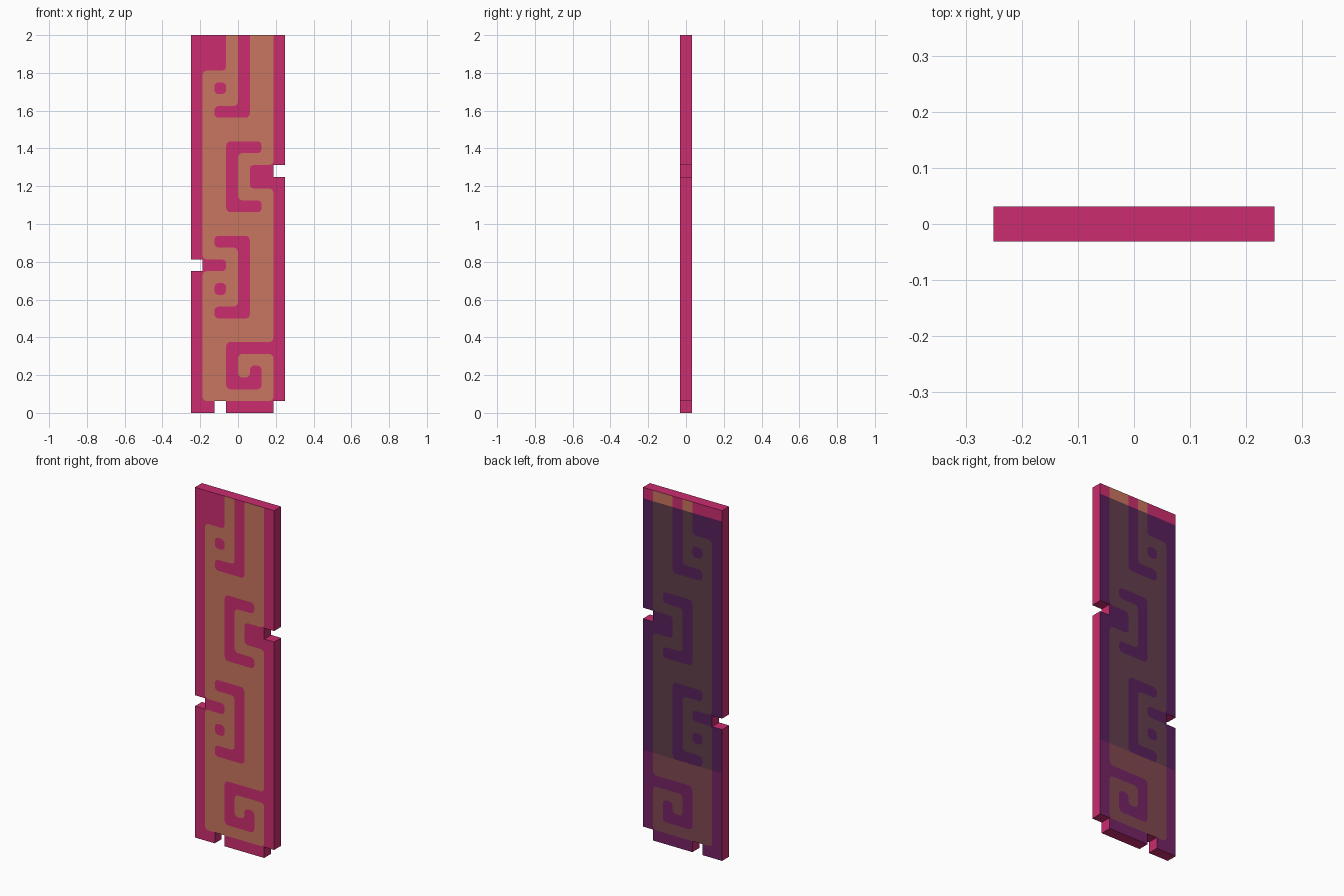
import bpy, bmesh, math

if "Cube" in bpy.data.objects:
    bpy.data.objects.remove(bpy.data.objects["Cube"])

U = 1 / 16            # pattern cell size
COLS, ROWS = 8, 32
HALF = U / 2          # half thickness
R = 0.36              # corner rounding, in cells


def srgb(r, g, b):
    def lin(c):
        c /= 255
        return c / 12.92 if c <= 0.04045 else ((c + 0.055) / 1.055) ** 2.4
    return (lin(r), lin(g), lin(b), 1)


def material(name, rgb):
    m = bpy.data.materials.new(name)
    m.diffuse_color = srgb(*rgb)
    m.use_nodes = True
    m.node_tree.nodes["Principled BSDF"].inputs["Base Color"].default_value = m.diffuse_color
    return m


# pairs: ground colour, maze colour
mats = [material("pink", (203, 45, 112)), material("orange", (201, 118, 96)),
        material("dark purple", (88, 32, 92)), material("dark brown", (98, 62, 76)),
        material("plum", (118, 36, 102)), material("warm brown", (128, 72, 80))]

# pink bars of the maze: col start, col end, row start, row end
BARS = [(0, 1, 0, 32), (7, 8, 0, 32), (0, 8, 0, 1),
        (1, 3, 29, 32), (4, 5, 25, 32), (2, 5, 25, 26), (2, 3, 27, 28),
        (3, 4, 17, 23), (3, 6, 22, 23), (3, 6, 17, 18), (5, 7, 19, 21),
        (4, 5, 8, 15), (2, 5, 14, 15), (2, 5, 8, 9), (1, 3, 12, 13), (2, 3, 10, 11),
        (3, 7, 5, 6), (3, 4, 2, 6), (3, 6, 2, 3), (5, 6, 2, 4)]
# notches cut right through the slab
NOTCHES = {(7, 20), (0, 12), (2, 0), (7, 0)}


def inside(c, r):
    return 0 <= c < COLS and 0 <= r < ROWS


def solid(c, r):
    return inside(c, r) and (c, r) not in NOTCHES


def is_maze(c, r):
    return not any(a <= c < b and d <= r < e for a, b, d, e in BARS)


bm = bmesh.new()


def face(pts, mat):
    f = bm.faces.new([bm.verts.new(p) for p in pts])
    f.material_index = mat


def back_tone(r):
    return 0 if r >= 31 else 2 if r >= 8 else 4


def flat(pts, r, maze):
    # one patch on the front and its copy on the back
    P = [((x - COLS / 2) * U, z * U) for x, z in pts]
    face([(x, -HALF, z) for x, z in P], maze)
    face([(x, HALF, z) for x, z in reversed(P)], back_tone(r) + maze)


# painted front and back, cell by cell with rounded colour corners
for c in range(COLS):
    for r in range(ROWS):
        if not solid(c, r):
            continue
        own = is_maze(c, r)
        outline = []
        for i, (sx, sz) in enumerate([(-1, -1), (1, -1), (1, 1), (-1, 1)]):
            corner = (c + (sx > 0), r + (sz > 0))
            center = (corner[0] - sx * R, corner[1] - sz * R)
            start = math.pi * (1 + i / 2)
            arc = [(center[0] + R * math.cos(start + k * math.pi / 6),
                    center[1] + R * math.sin(start + k * math.pi / 6)) for k in range(4)]
            sides = [(c + sx, r), (c, r + sz)]
            if all(inside(*s) and is_maze(*s) != own for s in sides):
                outline += arc
                for k in range(3):
                    flat([corner, arc[k + 1], arc[k]], r, not own)
            else:
                outline += [arc[0], corner, arc[3]]
        flat(outline, r, own)
        # pink rim wherever the cell has no neighbour
        x0, x1, z0, z1 = (c - 4) * U, (c - 3) * U, r * U, (r + 1) * U
        for dc, dr, a, b in [(0, -1, (x0, z0), (x1, z0)), (1, 0, (x1, z0), (x1, z1)),
                             (0, 1, (x1, z1), (x0, z1)), (-1, 0, (x0, z1), (x0, z0))]:
            if not solid(c + dc, r + dr):
                face([(a[0], -HALF, a[1]), (a[0], HALF, a[1]),
                      (b[0], HALF, b[1]), (b[0], -HALF, b[1])], 0)

bmesh.ops.remove_doubles(bm, verts=bm.verts, dist=1e-5)
mesh = bpy.data.meshes.new("patterned_panel")
bm.to_mesh(mesh)
bm.free()
for m in mats:
    mesh.materials.append(m)
panel = bpy.data.objects.new("patterned_panel", mesh)
bpy.context.collection.objects.link(panel)
